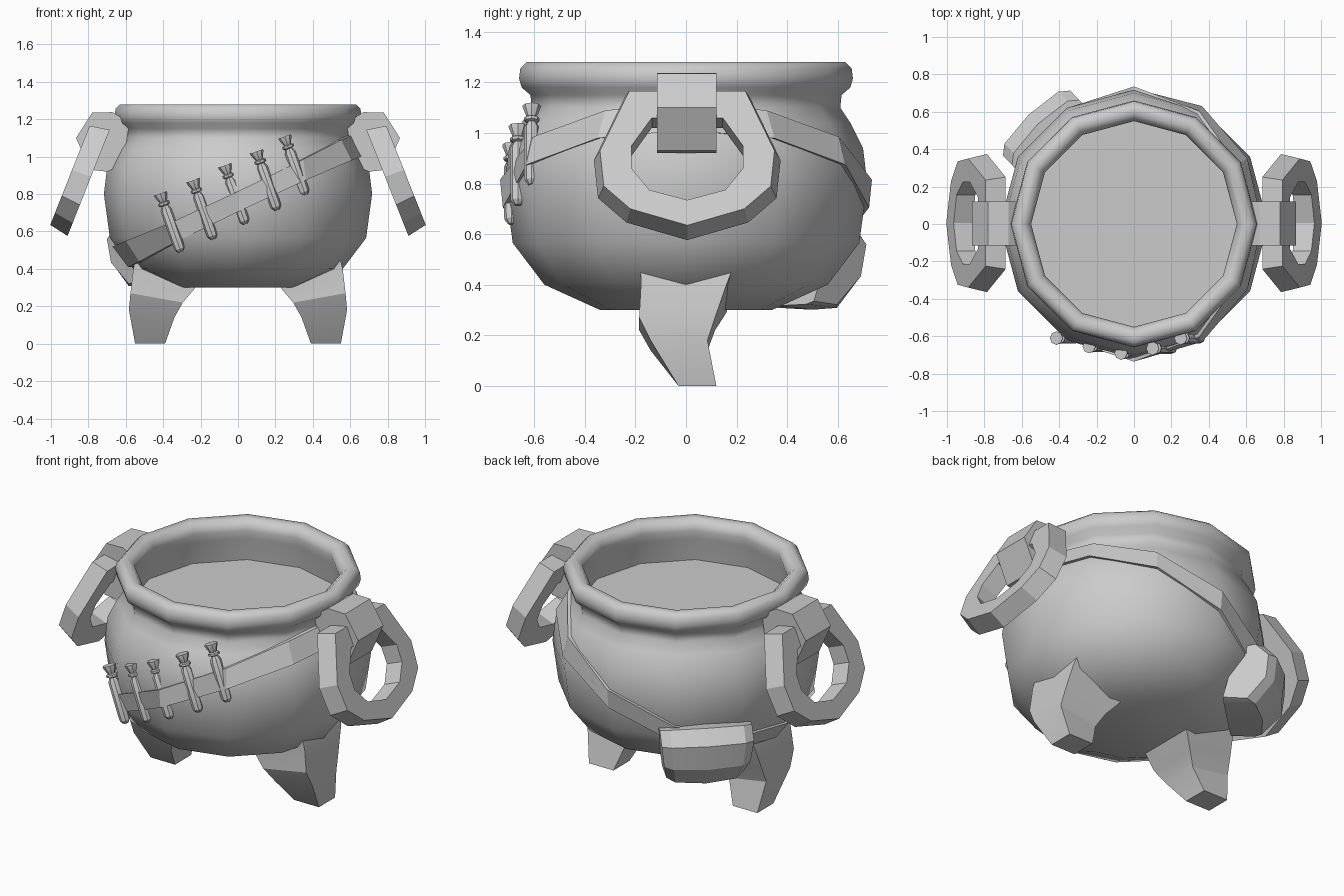
import bpy, bmesh, math
from mathutils import Vector, Matrix

if "Cube" in bpy.data.objects:
    bpy.data.objects.remove(bpy.data.objects["Cube"])


def make(name, verts, faces, smooth=None):
    me = bpy.data.meshes.new(name)
    me.from_pydata([tuple(v) for v in verts], [], faces)
    bm = bmesh.new()
    bm.from_mesh(me)
    bmesh.ops.remove_doubles(bm, verts=bm.verts, dist=1e-5)
    bmesh.ops.recalc_face_normals(bm, faces=bm.faces)
    bm.to_mesh(me)
    bm.free()
    ob = bpy.data.objects.new(name, me)
    bpy.context.collection.objects.link(ob)
    if smooth:
        bpy.ops.object.select_all(action='DESELECT')
        ob.select_set(True)
        bpy.context.view_layer.objects.active = ob
        bpy.ops.object.shade_smooth_by_angle(angle=math.radians(smooth))
    return ob


def loft(name, rings, caps=True, closed=False, smooth=None):
    """Skin a list of equal-length vertex rings."""
    n, m = len(rings[0]), len(rings)
    verts = [v for r in rings for v in r]
    faces = [(i * n + j, i * n + (j + 1) % n, (i + 1) % m * n + (j + 1) % n, (i + 1) % m * n + j)
             for i in range(m if closed else m - 1) for j in range(n)]
    if caps and not closed:
        faces += [tuple(range(n)), tuple(range((m - 1) * n, m * n))]
    return make(name, verts, faces, smooth)


def circle(r, z, n):
    return [Vector((r * math.cos(2 * math.pi * k / n), r * math.sin(2 * math.pi * k / n), z)) for k in range(n)]


# Pot: twelve-sided lathe with rolled rim and flat contents
OUT = [(.34, .30), (.56, .40), (.685, .565), (.717, .80), (.70, .94), (.65, 1.04), (.61, 1.10), (.615, 1.15)]
RIM = [(.65, 1.18), (.66, 1.215), (.655, 1.255), (.63, 1.28), (.59, 1.28), (.56, 1.255), (.55, 1.22), (.56, 1.17), (.58, 1.03)]
loft("pot", [circle(r, z, 12) for r, z in OUT + RIM], smooth=50)
make("pot_contents", circle(.579, 1.035, 12), [tuple(range(12))])


def pot_radius(z):
    for (r0, z0), (r1, z1) in zip(OUT, OUT[1:]):
        if z <= z1:
            return r0 + (r1 - r0) * (z - z0) / (z1 - z0)
    return OUT[-1][0]


# Slanted belt hugging the pot
belt = []
for k in range(12):
    a = math.pi * k / 6
    r = .68
    for _ in range(30):
        z = .76 + .485 * r * math.cos(a)
        r = .5 * r + .5 * pot_radius(z)
    sec = []
    for dz, off in ((.055, -.02), (.055, .02), (-.055, .02), (-.055, -.02)):
        rr = pot_radius(z + dz) + off
        sec.append((rr * math.cos(a), rr * math.sin(a), z + dz))
    belt.append(sec)
loft("belt", belt, closed=True)

# Five corked vials on the front
VIAL = [(.014, 0), (.028, .018), (.03, .05), (.03, .24), (.018, .262), (.031, .268), (.031, .28),
        (.02, .285), (.036, .325), (.036, .332)]
TILT = Matrix.Rotation(math.radians(-19.5), 3, 'Y')
for i, (x, y, z) in enumerate([(-.305, -.61, .49), (-.13, -.655, .56), (.04, -.69, .64),
                               (.21, -.665, .715), (.36, -.61, .795)]):
    loft("vial_%d" % (i + 1), [[TILT @ v + Vector((x, y, z)) for v in circle(r, h, 8)] for r, h in VIAL], smooth=30)

# Parts mirrored on both sides
FRONT_OUT = [(0, 1.165), (.23, 1.165), (.345, .93), (.33, .79), (.225, .70), (0, .635)]
FRONT_IN = [(0, 1.06), (.14, 1.06), (.22, .95), (.22, .86), (.15, .775), (0, .735)]
BRACKET = [(.58, 1.18), (.67, 1.238), (.78, 1.235), (.866, 1.10), (.79, .93), (.70, .92), (.63, .95), (.60, 1.05)]
LEG = [  # z outer, z inner, x outer, x inner, y front, y back
    (.48, .42, .54, .16, -.18, .19), (.40, .29, .56, .235, -.178, .16), (.27, .22, .575, .295, -.185, .115),
    (.18, .14, .583, .34, -.14, .085), (0, 0, .55, .39, -.03, .12)]


def mirror_ring(pts):
    return pts + [(-y, z) for y, z in pts[-2:0:-1]]


for side, s in (("left", -1), ("right", 1)):
    # hanging ring, leaning outward at the bottom
    secs = []
    for (yo, zo), (yi, zi) in zip(mirror_ring(FRONT_OUT), mirror_ring(FRONT_IN)):
        def on(y, z, back, grow=1.0):
            y, z = y * grow, .9 + (z - .9) * grow
            x = 1.0 - (z - .645) * .397
            return (s * (x - .1 * back), y + .005, z - .04 * back)
        secs.append([on(yo, zo, 0), on(yi, zi, 0), on(yi, zi, 1), on(yo, zo, 1, 1.07)])
    loft(side + "_handle_ring", secs, closed=True)
    # bracket gripping the ring
    loft(side + "_handle_bracket", [[(s * x, y, z) for x, z in BRACKET] for y in (-.115, .12)])
    # curved tapering foot
    loft(side + "_leg", [[(s * xo, yf, zo), (s * xo, yb, zo), (s * xi, yb, zi), (s * xi, yf, zi)]
                         for zo, zi, xo, xi, yf, yb in LEG], smooth=28)

# Belt pouch at the back left: radial profile swept across its width
POUCH = [(.58, .63), (.73, .645), (.80, .57), (.785, .43), (.68, .305), (.50, .32)]
ang = math.radians(134)
rad, tan = Vector((math.cos(ang), math.sin(ang), 0)), Vector((-math.sin(ang), math.cos(ang), 0))
rings = []
for t, inset in ((-.25, .05), (-.20, .01), (0, -.012), (.20, .01), (.25, .05)):
    ring = []
    for r, z in POUCH:
        narrow = .82 + .18 * min(1, (z - .30) / .2)
        ring.append(rad * (r - inset * (r > .6)) + tan * t * narrow + Vector((0, 0, .47 + (z - .47) * (1 - inset * 2))))
    rings.append(ring)
loft("belt_pouch", rings, smooth=25)
